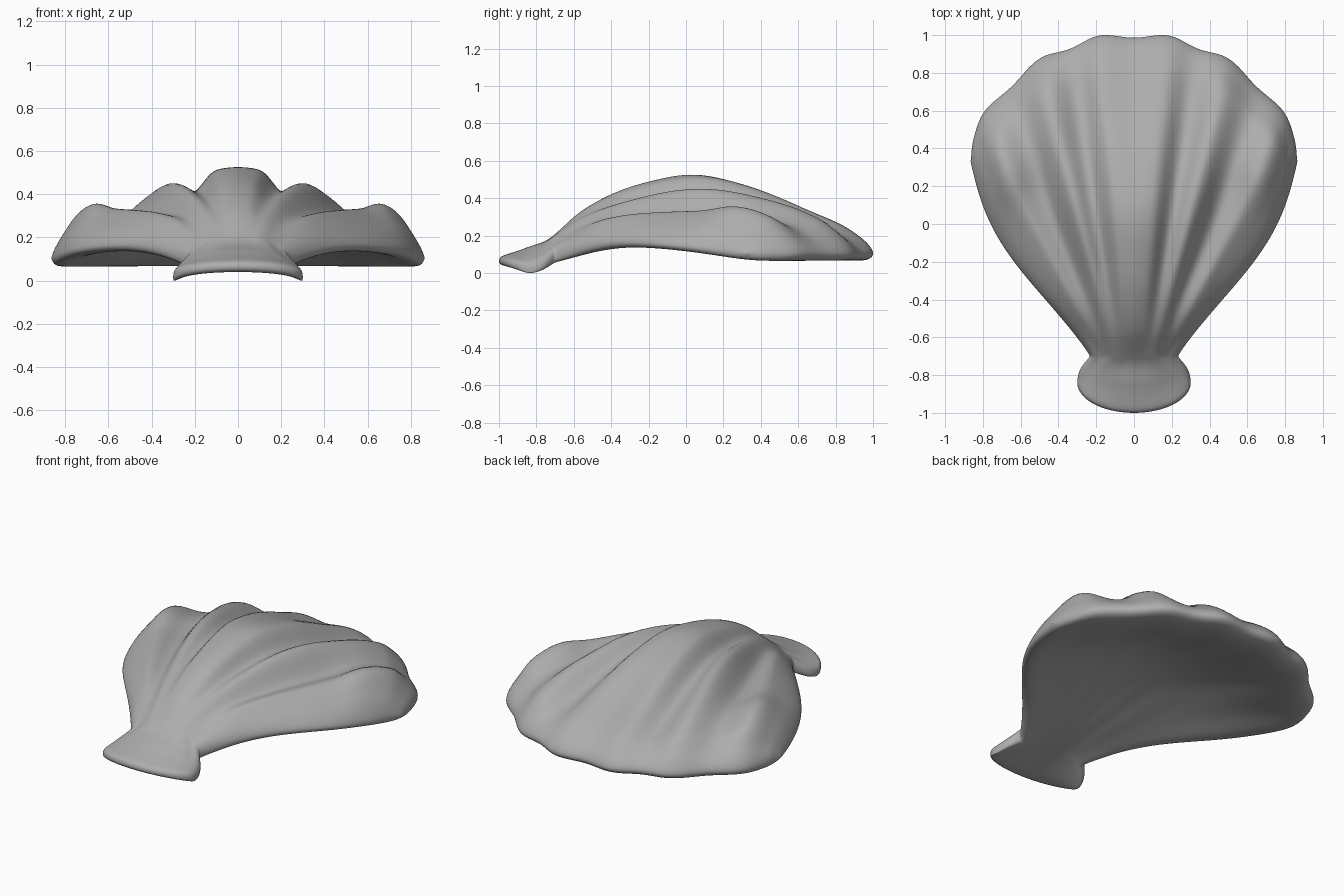
import bpy
import bmesh
import math

ROWS, COLS = 150, 136

cube = bpy.data.objects.get("Cube")
if cube:
    bpy.data.objects.remove(cube, do_unlink=True)


def curve(points, x, flat=False):
    """Hermite curve through (station, value) pairs; flat gives soft crests and dips."""
    n = len(points)
    i = 0
    while i < n - 2 and x > points[i + 1][0]:
        i += 1

    def slope(k):
        a, b = points[max(k - 1, 0)], points[min(k + 1, n - 1)]
        return 0 if flat else (b[1] - a[1]) / (b[0] - a[0])

    (x0, y0), (x1, y1) = points[i], points[i + 1]
    d = x1 - x0
    q = (x - x0) / d
    ease = q * q * (3 - 2 * q)
    return (y0 + (y1 - y0) * ease
            + d * slope(i) * q * (1 - q) ** 2 - d * slope(i + 1) * q * q * (1 - q))


# Scalloped rim, from the middle lobe out to the side
RIM_X = [(-.18, -.19), (0, 0), (.18, .19), (.32, .34), (.45, .5),
         (.6, .645), (.75, .79), (.9, .85), (1, .865)]
RIM_Y = [(-.18, 1), (0, .985), (.18, 1), (.32, .925), (.45, .88),
         (.6, .73), (.75, .6), (.9, .45), (1, .33)]
# Heights along the middle, second and outer ribs, from hinge to rim
MIDDLE = [(-1, 0), (-.5, .03), (0, .07), (.06, .15), (.18, .235), (.3, .285),
          (.45, .32), (.6, .28), (.71, .22), (.8, .16), (.9, .095), (.97, .03), (1, 0)]
SECOND = [(-1, 0), (-.5, .02), (0, .06), (.06, .11), (.2, .17), (.5, .25),
          (.75, .2), (.9, .12), (.96, .05), (1, 0)]
OUTER = [(-1, 0), (0, .02), (.06, .04), (.2, .09), (.46, .115), (.62, .135),
         (.75, .17), (.88, .13), (.95, .05), (1, 0)]
EDGE = [(0, .105), (.2, .158), (.4, .175), (.7, .155), (1, .115)]
GROOVE = [(-1, 0), (0, 0), (.1, .01), (.2, .03), (.35, .065), (.6, .09),
          (.86, .07), (1, 0)]


def plan(u, s):
    """Position seen from above: u runs across, s from hinge tip to rim."""
    a, side = abs(u), math.copysign(1, u)
    neck_x, neck_y = .23 * a, -.7
    if s < 0:
        q = s + 1
        x0, y0 = .3 * math.sin(a * math.pi / 2), -.84 - .16 * math.cos(a * math.pi / 2)
        x = x0 + (neck_x - x0) * q + .02 * a * math.sin(math.pi * q)
        return side * x, y0 + (neck_y - y0) * q
    bulge = .09 * math.sin(math.pi * s ** 1.5) * a ** 2.5
    x = neck_x + (curve(RIM_X, a) - neck_x) * s + .85 * bulge
    y = neck_y + (curve(RIM_Y, a) - neck_y) * s - .5 * bulge
    return side * x, y


def heights(u, s):
    """Upper and lower surface heights."""
    a, t = abs(u), max(s, 0)
    if s < 0:
        tip = .075 - .05 * a * a
        level = tip + (EDGE[0][1] - tip) * (s + 1) ** 2
    else:
        level = curve(EDGE, s)
    # Thick rounded rim, thinner along the hinge
    border = math.sqrt(max(0, (1 - a ** 16) * (1 - abs(s) ** 24)))
    lip = (.045 + .02 * min(s, 0) + .015 * t ** 4) * border
    m, n, o = curve(MIDDLE, s), curve(SECOND, s), curve(OUTER, s)
    dome = curve([(-.18, .95 * m), (0, m), (.18, .95 * m), (.45, n),
                  (.75, o), (.88, .5 * o), (1, 0)], a)
    centre = .6 * max(0, t - .4)
    dip = curve([(0, centre), (.18, 0), (.32, 1), (.45, 0), (.6, 1), (.75, 0), (1, 0)],
                a, flat=True)
    arch = .035 * (1 - s * s) ** 2 + .13 * math.sin(math.pi * t ** 1.1) ** 2
    hollow = arch * (1 - a * a) ** 1.3
    return level + lip + dome - dip * curve(GROOVE, s), level - lip + hollow


# Shell: upper and lower skins joined along the rounded border
def spread(i, count):
    return math.sin((i / count - .5) * math.pi)


bm = bmesh.new()
top, under = [], []
for r in range(ROWS + 1):
    s = spread(r, ROWS)
    top.append([])
    under.append([])
    for c in range(COLS + 1):
        u = spread(c, COLS)
        x, y = plan(u, s)
        high, low = heights(u, s)
        top[r].append(bm.verts.new((x, y, high)))
        under[r].append(bm.verts.new((x, y, low)))
for r in range(ROWS):
    for c in range(COLS):
        for grid in (top, under):
            bm.faces.new((grid[r][c], grid[r][c + 1], grid[r + 1][c + 1], grid[r + 1][c]))
bmesh.ops.remove_doubles(bm, verts=bm.verts, dist=.00001)
bmesh.ops.recalc_face_normals(bm, faces=bm.faces)
# Soften the neck and rim, then rest the shell on the ground
for _ in range(6):
    bmesh.ops.smooth_vert(bm, verts=bm.verts, factor=.5,
                          use_axis_x=True, use_axis_y=True, use_axis_z=True)
floor = min(v.co.z for v in bm.verts)
bmesh.ops.translate(bm, verts=bm.verts, vec=(0, 0, -floor))
mesh = bpy.data.meshes.new("scallop_shell")
bm.to_mesh(mesh)
bm.free()
mesh.shade_smooth()

# Plain grey finish
grey = bpy.data.materials.new("shell grey")
grey.use_nodes = True
color = (.42, .42, .42, 1)
grey.diffuse_color = color
grey.node_tree.nodes["Principled BSDF"].inputs["Base Color"].default_value = color
mesh.materials.append(grey)

shell = bpy.data.objects.new("scallop_shell", mesh)
bpy.context.collection.objects.link(shell)
